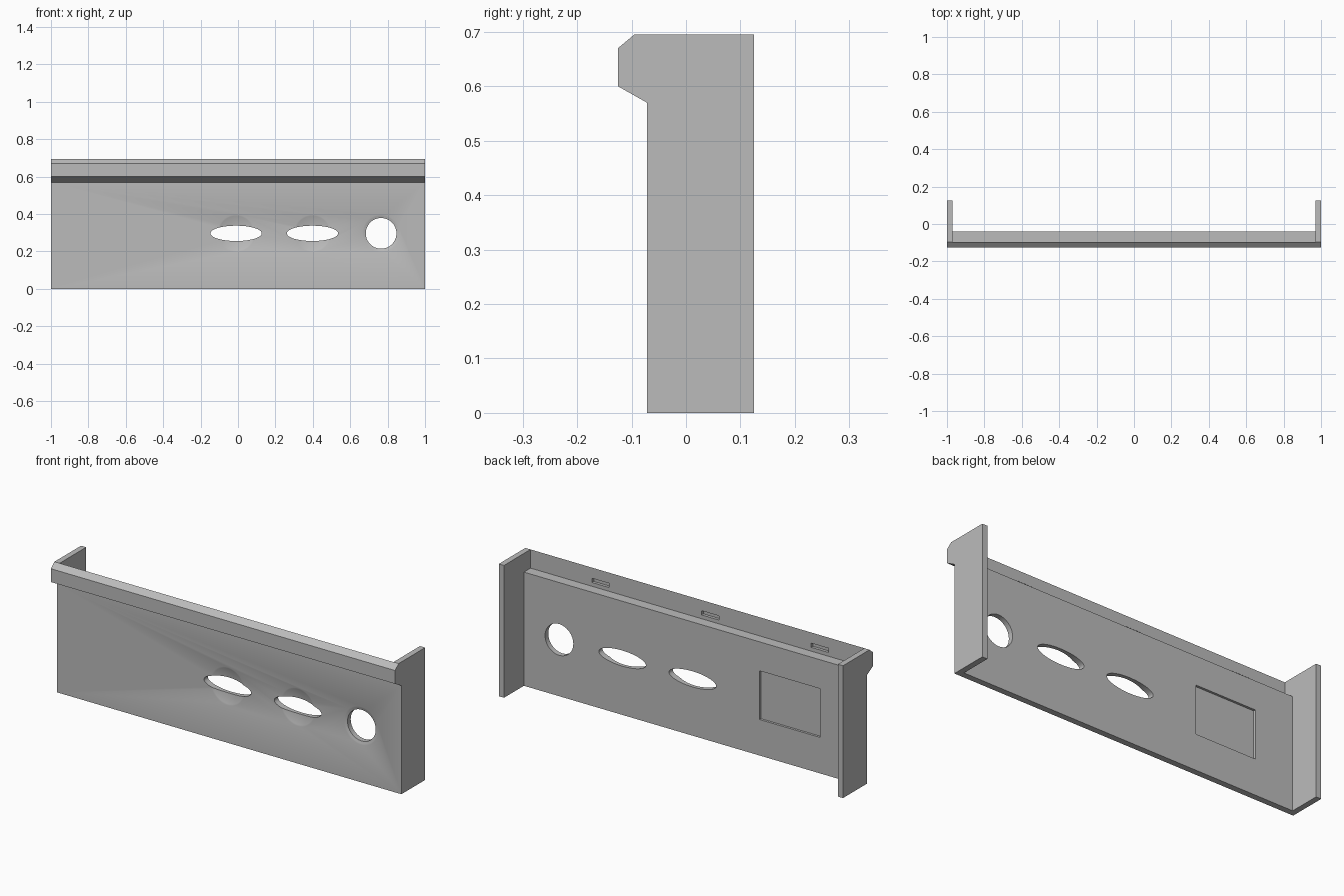
import bpy, bmesh, math
from mathutils import Matrix

cube = bpy.data.objects.get("Cube")
if cube:
    bpy.data.objects.remove(cube, do_unlink=True)

grey = bpy.data.materials.new("plain grey")
grey.use_nodes = True
colour = (0.5, 0.5, 0.5, 1)
grey.diffuse_color = colour
grey.node_tree.nodes["Principled BSDF"].inputs["Base Color"].default_value = colour


def to_object(name, bm):
    bmesh.ops.recalc_face_normals(bm, faces=bm.faces)
    mesh = bpy.data.meshes.new(name)
    bm.to_mesh(mesh)
    bm.free()
    mesh.materials.append(grey)
    obj = bpy.data.objects.new(name, mesh)
    bpy.context.collection.objects.link(obj)
    return obj


def extrude_profile(name, points, half_width):
    """Sweep a (y, z) profile along x."""
    bm = bmesh.new()
    face = bm.faces.new([bm.verts.new((-half_width, y, z)) for y, z in points])
    out = bmesh.ops.extrude_face_region(bm, geom=[face])["geom"]
    verts = [v for v in out if isinstance(v, bmesh.types.BMVert)]
    bmesh.ops.translate(bm, verts=verts, vec=(2 * half_width, 0, 0))
    return to_object(name, bm)


def box(name, centre, size):
    bm = bmesh.new()
    bmesh.ops.create_cube(bm, size=1, matrix=Matrix.Translation(centre) @ Matrix.Diagonal((*size, 1)))
    return to_object(name, bm)


def oval(name, x, z, rx, rz):
    """Elliptical cylinder running along y."""
    bm = bmesh.new()
    place = (Matrix.Translation((x, -0.05, z)) @ Matrix.Diagonal((rx, 1, rz, 1))
             @ Matrix.Rotation(math.pi / 2, 4, "X"))
    bmesh.ops.create_cone(bm, cap_ends=True, segments=64, radius1=1, radius2=1, depth=0.2, matrix=place)
    return to_object(name, bm)


def dish(name, x, z, radius, depth):
    """Shallow spherical cap pressed into the front face."""
    ball = (radius ** 2 + depth ** 2) / (2 * depth)
    bm = bmesh.new()
    place = Matrix.Translation((x, FRONT + depth - ball, z)) @ Matrix.Rotation(math.pi / 2, 4, "X")
    bmesh.ops.create_uvsphere(bm, u_segments=48, v_segments=96, radius=ball, matrix=place)
    # keep only the part near the face, so the lip above is untouched
    cut = bmesh.ops.bisect_plane(bm, geom=bm.verts[:] + bm.edges[:] + bm.faces[:],
                                 plane_co=(0, FRONT - 0.005, 0), plane_no=(0, -1, 0), clear_outer=True)
    rim = [e for e in cut["geom_cut"] if isinstance(e, bmesh.types.BMEdge)]
    bmesh.ops.edgeloop_fill(bm, edges=rim)
    return to_object(name, bm)


def carve(target, cutter):
    mod = target.modifiers.new("cut", "BOOLEAN")
    mod.operation = "DIFFERENCE"
    mod.solver = "EXACT"
    mod.object = cutter
    bpy.context.view_layer.objects.active = target
    bpy.ops.object.modifier_apply(modifier=mod.name)
    bpy.data.objects.remove(cutter, do_unlink=True)


FRONT, BACK = -0.072, -0.04
LIP_BACK, LEDGE, TOP = -0.095, 0.597, 0.695

# Outer shape: panel with an overhanging chamfered lip
panel = extrude_profile("front_panel", [
    (FRONT, 0), (0.125, 0), (0.125, TOP), (LIP_BACK, TOP),
    (-0.125, 0.67), (-0.125, 0.6), (FRONT, 0.57)], 1)

# Hollow back, leaving the front wall, ledge and end walls
carve(panel, extrude_profile("hollow", [
    (BACK, -0.1), (0.2, -0.1), (0.2, 0.8), (LIP_BACK, 0.8),
    (LIP_BACK, LEDGE), (BACK, LEDGE)], 0.97))

# Dished control openings
for x, rx, rz in [(-0.01, 0.137, 0.041), (0.398, 0.137, 0.041), (0.765, 0.082, 0.082)]:
    carve(panel, dish("dish", x, 0.297, 0.1, 0.016))
    carve(panel, oval("opening", x, 0.297, rx, rz))

# Shallow rectangular recess on the back
carve(panel, box("recess", (-0.575, BACK, 0.317), (0.35, 0.024, 0.256)))

# Small clip slots in the back of the lip
for x in (0.563, -0.074, -0.711):
    carve(panel, box("slot", (x, LIP_BACK, 0.628), (0.1, 0.03, 0.022)))

bpy.ops.object.select_all(action="DESELECT")
panel.select_set(True)
bpy.context.view_layer.objects.active = panel
bpy.ops.object.shade_smooth_by_angle(angle=math.radians(30))
